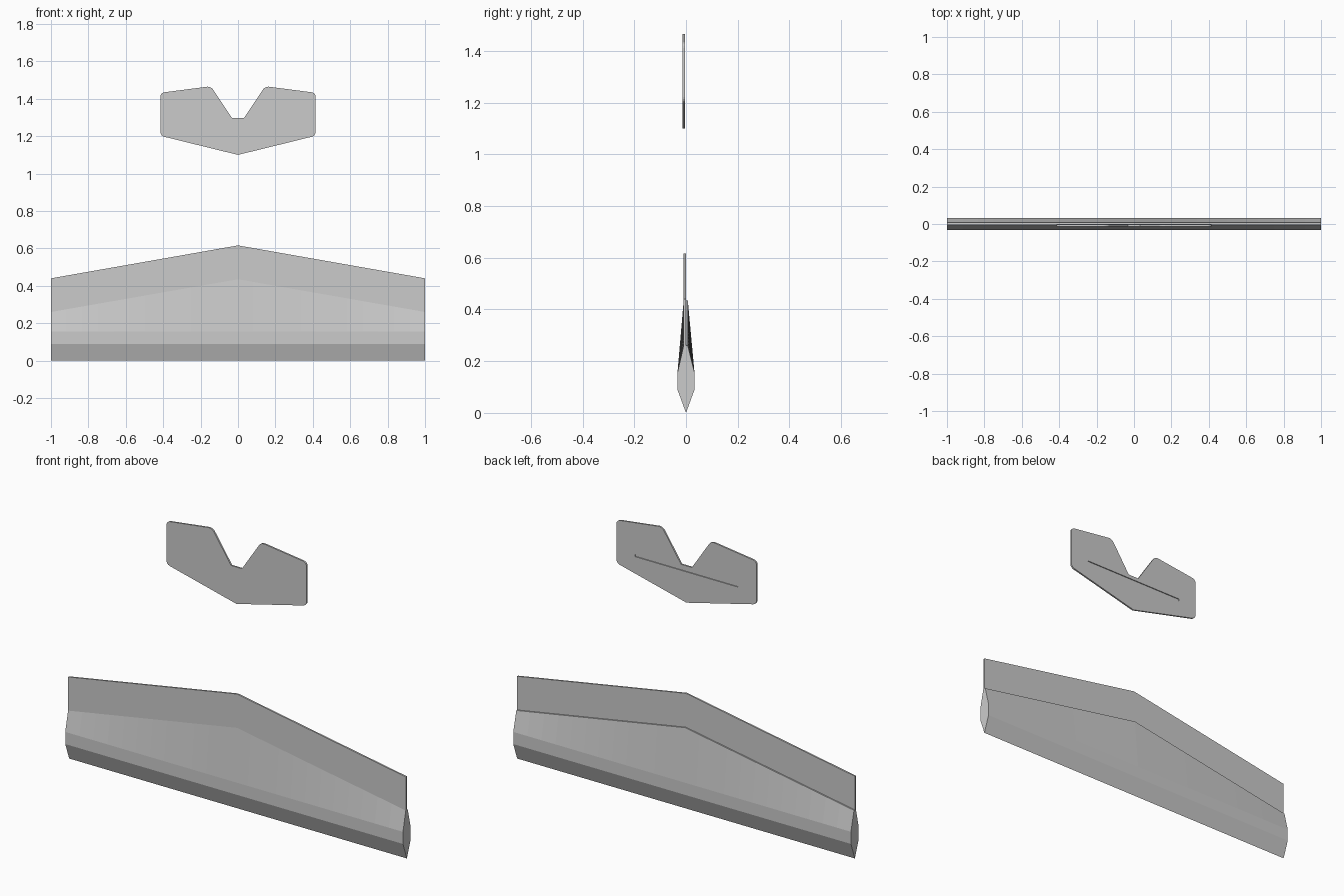
import bpy, bmesh

if "Cube" in bpy.data.objects:
    bpy.data.objects.remove(bpy.data.objects["Cube"])


def finish(bm, name):
    bmesh.ops.recalc_face_normals(bm, faces=bm.faces)
    me = bpy.data.meshes.new(name)
    bm.to_mesh(me)
    bm.free()
    ob = bpy.data.objects.new(name, me)
    bpy.context.collection.objects.link(ob)
    return ob


def plate(name, outline, y0, y1, rounded=(), radius=0.02):
    """Extrude an xz outline from y0 to y1, rounding the listed corners."""
    bm = bmesh.new()
    front = [bm.verts.new((x, y0, z)) for x, z in outline]
    back = [bm.verts.new((x, y1, z)) for x, z in outline]
    bm.faces.new(front)
    bm.faces.new(back[::-1])
    n = len(outline)
    for i in range(n):
        j = (i + 1) % n
        bm.faces.new((front[i], back[i], back[j], front[j]))
    if rounded:
        edges = [bm.edges.get((front[i], back[i])) for i in rounded]
        bmesh.ops.bevel(bm, geom=edges, offset=radius, segments=4,
                        profile=0.5, affect='EDGES')
    return finish(bm, name)


# Thick lower body: lofted along x, its top ridge peaks in the middle
STEPS = 24
bm = bmesh.new()
rings = []
for i in range(STEPS + 1):
    x = -1 + 2 * i / STEPS
    top = 0.435 - 0.175 * abs(x)
    section = [(0, 0), (0.033, 0.09), (0.033, 0.155), (0.007, top),
               (-0.009, top), (-0.033, 0.155), (-0.033, 0.09)]
    rings.append([bm.verts.new((x, y, z)) for y, z in section])
for a, b in zip(rings, rings[1:]):
    for k in range(7):
        m = (k + 1) % 7
        bm.faces.new((a[k], a[m], b[m], b[k]))
bm.faces.new(rings[0])
bm.faces.new(rings[-1][::-1])
finish(bm, "main_body")

# Thin panel rising from the ridge, flush with the front
plate("upper_panel",
      [(-1, 0.25), (0, 0.425), (1, 0.25), (1, 0.44), (0, 0.616), (-1, 0.44)],
      -0.009, 0.0)

# Separate notched plate above
half = [(0.415, 1.202), (0.415, 1.432), (0.145, 1.467), (0.032, 1.297)]
outline = [(0, 1.1)] + half + [(-x, z) for x, z in reversed(half)]
notched = plate("notched_plate", outline, -0.013, -0.004,
                rounded=(1, 2, 3, 6, 7, 8))

# Narrow groove along the back of the notched plate
cutter = plate("groove_cutter",
               [(-0.305, 1.265), (0.305, 1.265), (0.305, 1.277), (-0.305, 1.277)],
               -0.009, 0.01)
cutter.hide_render = True
cutter.hide_set(True)
mod = notched.modifiers.new("groove", 'BOOLEAN')
mod.operation = 'DIFFERENCE'
mod.solver = 'EXACT'
mod.object = cutter
